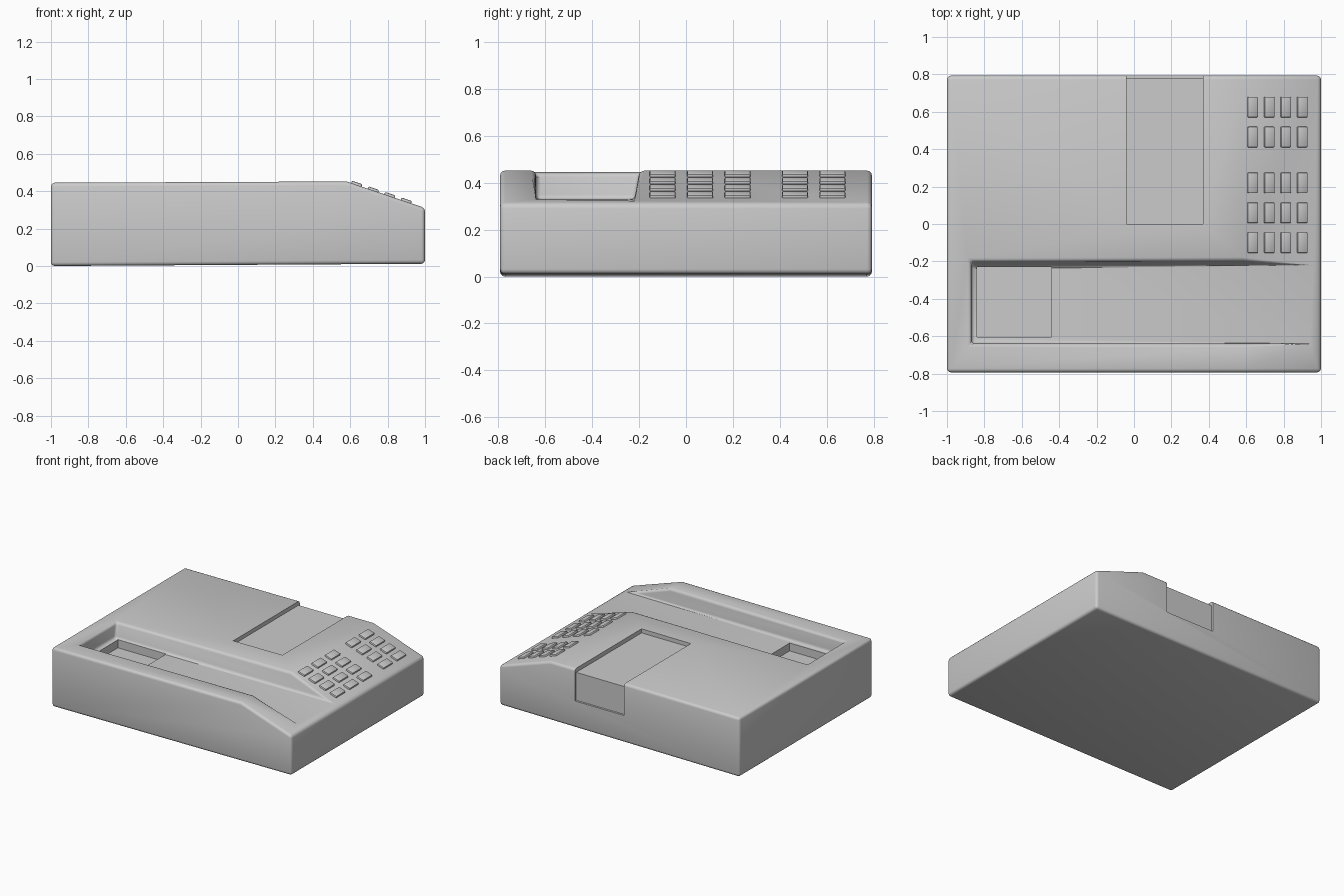
import bpy, bmesh, math
from mathutils import Vector, Matrix

if "Cube" in bpy.data.objects:
    bpy.data.objects.remove(bpy.data.objects["Cube"])


def prism(name, pts, to3d, lo, hi):
    """Extrude a closed 2D profile between lo and hi."""
    bm = bmesh.new()
    a = [bm.verts.new(to3d(p, lo)) for p in pts]
    b = [bm.verts.new(to3d(p, hi)) for p in pts]
    n = len(pts)
    bm.faces.new(a)
    bm.faces.new(b[::-1])
    for i in range(n):
        bm.faces.new((a[i], b[i], b[(i + 1) % n], a[(i + 1) % n]))
    bmesh.ops.recalc_face_normals(bm, faces=bm.faces)
    me = bpy.data.meshes.new(name)
    bm.to_mesh(me)
    bm.free()
    ob = bpy.data.objects.new(name, me)
    bpy.context.collection.objects.link(ob)
    return ob


def along_y(p, d):
    return (p[0], d, p[1])


def along_x(p, d):
    return (d, p[0], p[1])


def activate(ob):
    bpy.ops.object.select_all(action='DESELECT')
    ob.select_set(True)
    bpy.context.view_layer.objects.active = ob


def cut(ob, cutter):
    m = ob.modifiers.new("cut", 'BOOLEAN')
    m.operation = 'DIFFERENCE'
    m.solver = 'EXACT'
    m.object = cutter
    activate(ob)
    bpy.ops.object.modifier_apply(modifier=m.name)
    bpy.data.objects.remove(cutter)


def bevel(ob, width, segments, angle):
    m = ob.modifiers.new("round", 'BEVEL')
    m.width = width
    m.segments = segments
    m.limit_method = 'ANGLE'
    m.angle_limit = math.radians(angle)
    activate(ob)
    bpy.ops.object.modifier_apply(modifier=m.name)


# main housing with sloped keypad end
A, B = Vector((0.58, 0.452)), Vector((1.0, 0.31))
body = prism("housing", [(-1, 0), (1, 0.012), B, A, (-1, 0.445)], along_y, -0.793, 0.793)

# long cradle tray running out through the slope, with a drafted rear wall
cut(body, prism("tray_cutter", [(-0.64, 0.33), (-0.22, 0.33), (-0.18, 0.55), (-0.64, 0.55)],
                along_x, -0.87, 1.3))
bevel(body, 0.02, 3, 25)

# square pocket in the tray floor
cut(body, prism("pocket_cutter", [(-0.605, 0.27), (-0.23, 0.27), (-0.23, 0.36), (-0.605, 0.36)],
                along_x, -0.84, -0.44))

# shallow panel recess wrapping over the top and down the back
cut(body, prism("panel_cutter", [(0, 0.42), (0.778, 0.42), (0.778, 0.21), (0.9, 0.21),
                                 (0.9, 0.6), (0, 0.6)], along_x, -0.04, 0.37))
activate(body)
bpy.ops.object.shade_smooth_by_angle(angle=math.radians(32))

# keypad: two blocks of keys lying on the slope
slope = math.atan2(A.y - B.y, B.x - A.x)
for r, y in enumerate((0.625, 0.465, 0.22, 0.06, -0.1)):
    for c, x in enumerate((0.633, 0.722, 0.81, 0.898)):
        z = A.y - (x - A.x) * math.tan(slope)
        bpy.ops.mesh.primitive_cube_add(size=1)
        key = bpy.context.object
        key.name = f"key_{r + 1}_{c + 1}"
        key.data.transform(Matrix.Diagonal((0.058, 0.11, 0.026, 1)))
        key.location = (x, y, z)
        key.rotation_euler = (0, slope, 0)
        bevel(key, 0.006, 2, 30)
        bpy.ops.object.shade_smooth_by_angle(angle=math.radians(35))
